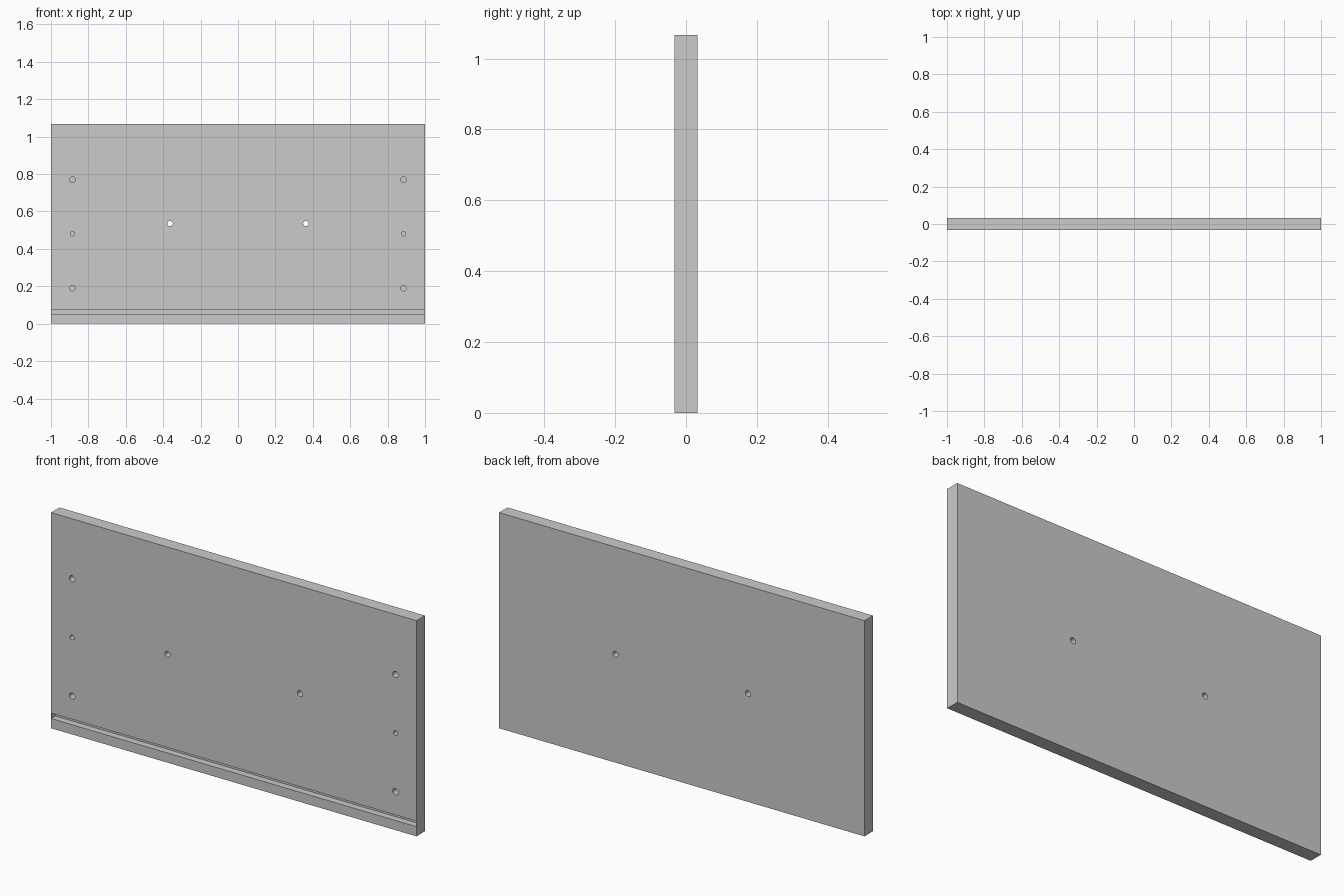
import bpy, bmesh
from math import radians
from mathutils import Matrix

if "Cube" in bpy.data.objects:
    bpy.data.objects.remove(bpy.data.objects["Cube"])

W, T, H = 2.0, 0.066, 1.067
FRONT = -T / 2


def add_box(bm, x, y, z):
    """Box from (min, max) ranges."""
    size = Matrix.Diagonal((x[1] - x[0], y[1] - y[0], z[1] - z[0], 1))
    mid = Matrix.Translation((sum(x) / 2, sum(y) / 2, sum(z) / 2))
    bmesh.ops.create_cube(bm, size=1, matrix=mid @ size)


def add_bore(bm, x, z, r, depth):
    """Cylinder drilled into the front face to the given depth."""
    y0, y1 = FRONT - 0.02, FRONT + depth
    m = Matrix.Translation((x, (y0 + y1) / 2, z)) @ Matrix.Rotation(radians(90), 4, 'X')
    bmesh.ops.create_cone(bm, cap_ends=True, segments=32, radius1=r, radius2=r,
                          depth=y1 - y0, matrix=m)


def make_object(name, bm):
    mesh = bpy.data.meshes.new(name)
    bm.to_mesh(mesh)
    bm.free()
    ob = bpy.data.objects.new(name, mesh)
    bpy.context.collection.objects.link(ob)
    return ob


# Flat board
bm = bmesh.new()
add_box(bm, (-W / 2, W / 2), (-T / 2, T / 2), (0, H))
panel = make_object("drawer_front_panel", bm)

# Cutters: groove with closed ends, blind fixing holes, through handle holes
bm = bmesh.new()
add_box(bm, (-W / 2 + 0.001, W / 2 - 0.001), (FRONT - 0.02, FRONT + 0.033), (0.048, 0.075))
for side in (-1, 1):
    for z, r in ((0.19, 0.0155), (0.48, 0.0115), (0.77, 0.0155)):
        add_bore(bm, side * 0.885, z, r, 0.043)
    add_bore(bm, side * 0.363, 0.536, 0.0145, T + 0.02)
cutter = make_object("groove_and_hole_cutter", bm)
cutter.hide_render = True

# Cut the board and drop the helper
mod = panel.modifiers.new("cuts", 'BOOLEAN')
mod.operation = 'DIFFERENCE'
mod.solver = 'EXACT'
mod.object = cutter
bpy.context.view_layer.objects.active = panel
panel.select_set(True)
bpy.ops.object.modifier_apply(modifier=mod.name)
bpy.data.objects.remove(cutter)
bpy.ops.object.shade_smooth_by_angle(angle=radians(30))
